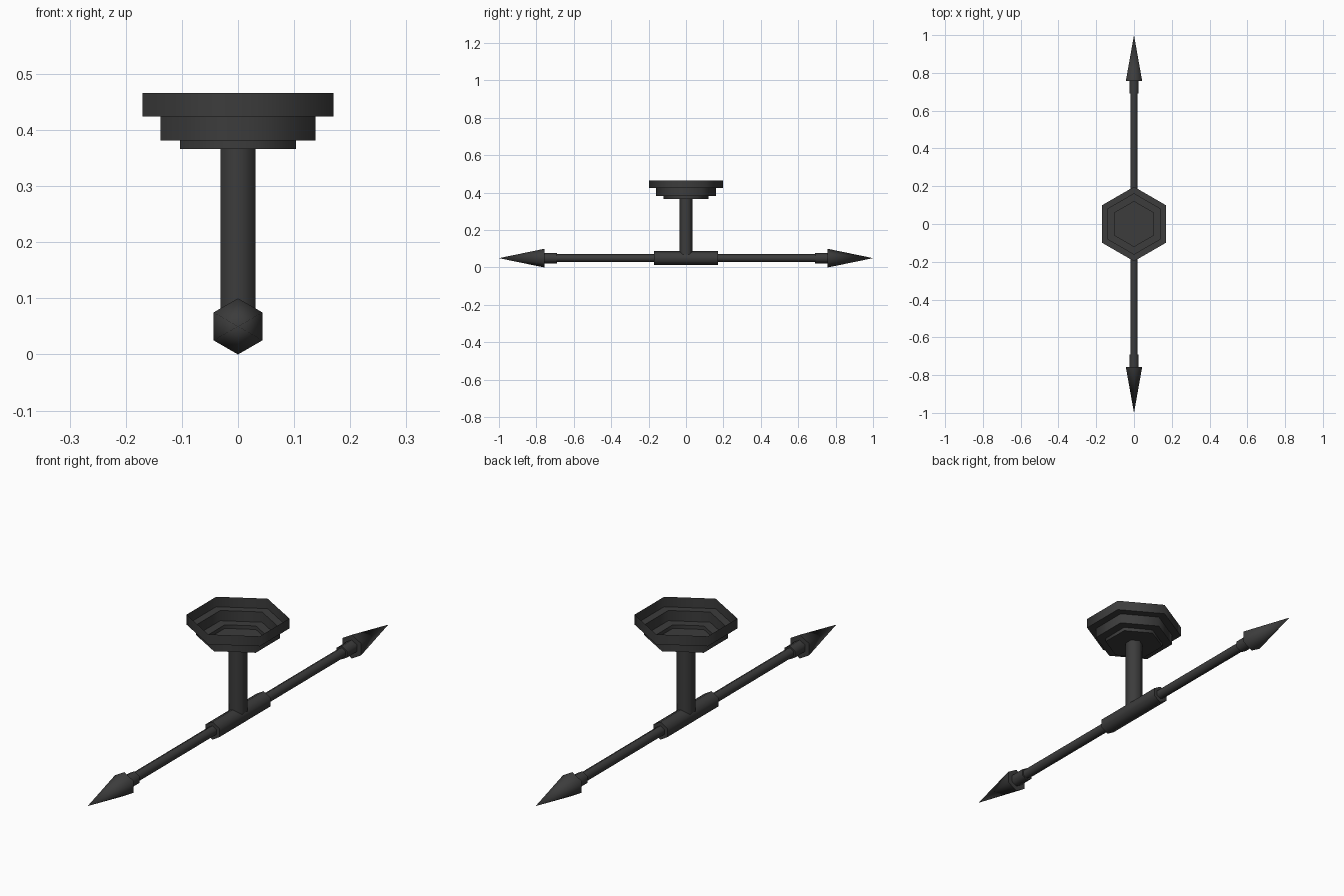
import bpy
import bmesh
from math import cos, sin, radians, pi
from mathutils import Matrix

cube = bpy.data.objects.get("Cube")
if cube:
    bpy.data.objects.remove(cube, do_unlink=True)

SIDES = 6
ROD_Z = 0.05

# One dark metal colour for every part
metal = bpy.data.materials.new("dark_iron")
metal.use_nodes = True
colour = (0.045, 0.045, 0.045, 1)
metal.diffuse_color = colour
bsdf = next(n for n in metal.node_tree.nodes if n.type == "BSDF_PRINCIPLED")
bsdf.inputs["Base Color"].default_value = colour
bsdf.inputs["Roughness"].default_value = 0.8


def lathe(name, profile, matrix=None):
    """Six-sided turned part from (radius, height) points; radius 0 is a tip."""
    bm = bmesh.new()
    rings = []
    for radius, height in profile:
        if radius == 0:
            rings.append([bm.verts.new((0, 0, height))] * SIDES)
        else:
            angles = [pi / 2 + k * 2 * pi / SIDES for k in range(SIDES)]
            rings.append([bm.verts.new((radius * cos(a), radius * sin(a), height))
                          for a in angles])
    for low, high in zip(rings, rings[1:]):
        for k in range(SIDES):
            n = (k + 1) % SIDES
            corners = dict.fromkeys((low[k], low[n], high[n], high[k]))
            bm.faces.new(list(corners))
    if matrix:
        bm.transform(matrix)
    mesh = bpy.data.meshes.new(name)
    bm.to_mesh(mesh)
    bm.free()
    mesh.materials.append(metal)
    obj = bpy.data.objects.new(name, mesh)
    bpy.context.collection.objects.link(obj)
    # Round the six sides but keep the steps crisp
    bpy.ops.object.select_all(action="DESELECT")
    obj.select_set(True)
    bpy.context.view_layer.objects.active = obj
    bpy.ops.object.shade_smooth_by_angle(angle=radians(65))
    return obj


def bar(radius, start, end):
    return [(0, start), (radius, start), (radius, end), (0, end)]


def along_y(direction):
    """Turn a part's axis to +y or -y at the height of the rod."""
    return Matrix.Translation((0, 0, ROD_Z)) @ Matrix.Rotation(-direction * pi / 2, 4, "X")


# Horizontal rod and the thicker sleeve at its middle
lathe("cross_rod", bar(0.021, -0.78, 0.78), along_y(1))
lathe("centre_sleeve", bar(0.037, -0.17, 0.17), along_y(1))

# Socket and pointed head at each end
for side, direction in (("front", -1), ("back", 1)):
    lathe(side + "_socket", bar(0.028, 0.69, 0.77), along_y(direction))
    lathe(side + "_point", [(0, 0.757), (0.05, 0.757), (0, 1.0)], along_y(direction))

# Upright post
lathe("post", bar(0.036, ROD_Z, 0.368))

# Stepped open cup on top of the post
lathe("stepped_cup", [(0, 0.366), (0.119, 0.366), (0.119, 0.381), (0.16, 0.381),
                      (0.16, 0.424), (0.197, 0.424), (0.197, 0.466)])
